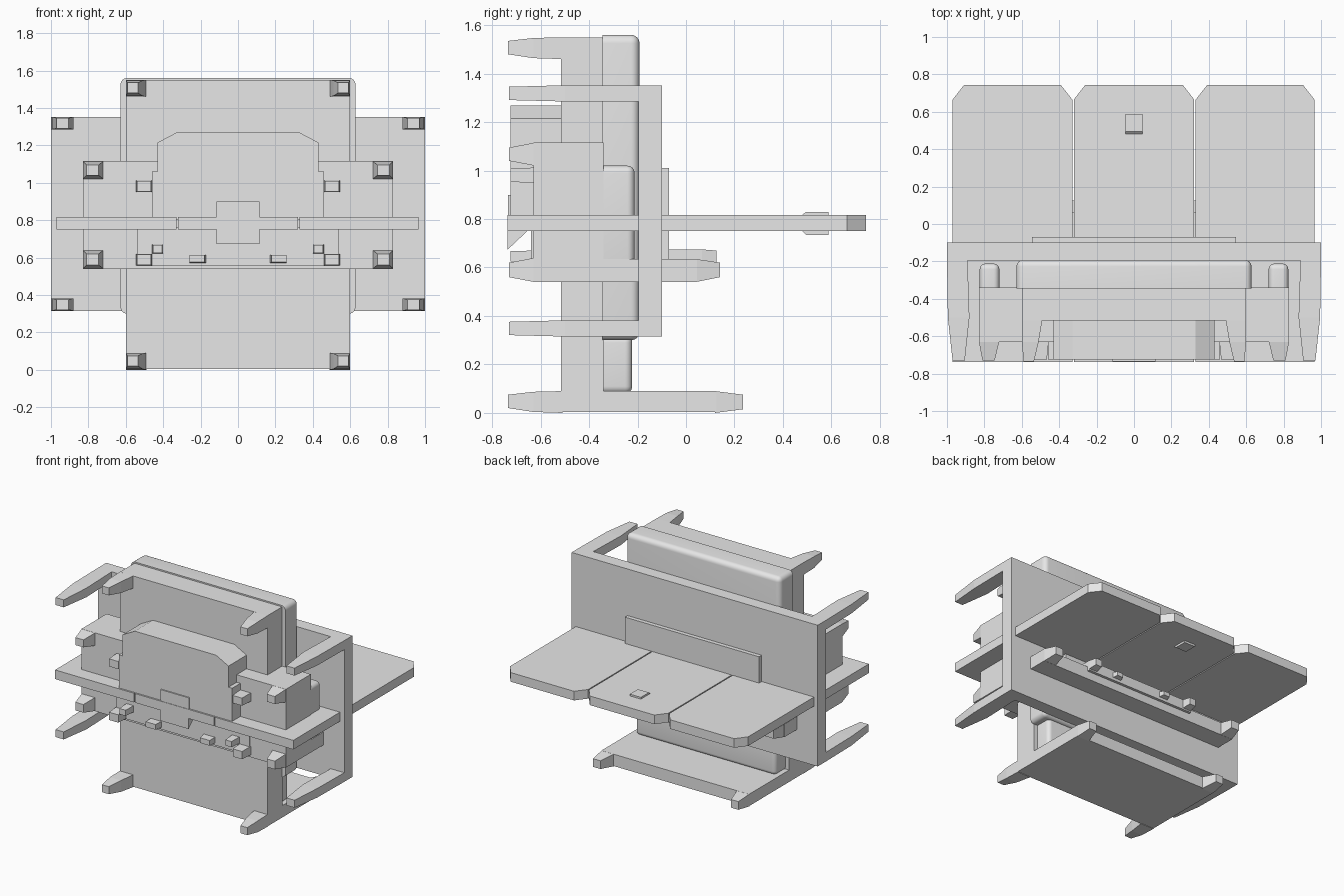
import bpy, bmesh, math

cube = bpy.data.objects.get("Cube")
if cube:
    bpy.data.objects.remove(cube, do_unlink=True)

grey = bpy.data.materials.new("light_grey")
grey.diffuse_color = (0.8, 0.8, 0.8, 1)
grey.use_nodes = True
grey.node_tree.nodes["Principled BSDF"].inputs["Base Color"].default_value = (0.8, 0.8, 0.8, 1)


def finish(name, bm):
    bmesh.ops.recalc_face_normals(bm, faces=bm.faces)
    mesh = bpy.data.meshes.new(name)
    bm.to_mesh(mesh)
    bm.free()
    mesh.materials.append(grey)
    obj = bpy.data.objects.new(name, mesh)
    bpy.context.collection.objects.link(obj)
    return obj


def loft(name, sections):
    """Skin rectangles (y, x0, x1, z0, z1) placed along y."""
    bm = bmesh.new()
    rings = [[bm.verts.new((x, y, z)) for x, z in ((x0, z0), (x1, z0), (x1, z1), (x0, z1))]
             for y, x0, x1, z0, z1 in sections]
    for a, b in zip(rings, rings[1:]):
        for i in range(4):
            j = (i + 1) % 4
            bm.faces.new((a[i], a[j], b[j], b[i]))
    bm.faces.new(rings[0])
    bm.faces.new(rings[-1])
    return finish(name, bm)


def box(name, x0, x1, y0, y1, z0, z1):
    return loft(name, [(y0, x0, x1, z0, z1), (y1, x0, x1, z0, z1)])


def prism(name, points, axis, lo, hi):
    """Extrude an outline along y (points are x, z) or z (points are x, y)."""
    bm = bmesh.new()
    put = (lambda p, d: (p[0], d, p[1])) if axis == 'Y' else (lambda p, d: (p[0], p[1], d))
    a = [bm.verts.new(put(p, lo)) for p in points]
    b = [bm.verts.new(put(p, hi)) for p in points]
    for i in range(len(a)):
        j = (i + 1) % len(a)
        bm.faces.new((a[i], a[j], b[j], b[i]))
    bm.faces.new(a)
    bm.faces.new(b)
    return finish(name, bm)


def pair(name, sections):
    """Make a left and a right copy of a loft given for +x."""
    loft("left_" + name, sections)
    loft("right_" + name, [(y, -x1, -x0, z0, z1) for y, x0, x1, z0, z1 in sections])


def cushion(name, x0, x1, y0, y1, z0, z1, width):
    """Block with its rear edges rounded and smooth."""
    obj = box(name, x0, x1, y0, y1, z0, z1)
    bm = bmesh.new()
    bm.from_mesh(obj.data)
    rear = [e for e in bm.edges if any(abs(v.co.y - y1) < 1e-4 for v in e.verts)]
    bmesh.ops.bevel(bm, geom=rear, offset=width, segments=6, profile=0.5, affect='EDGES')
    bm.to_mesh(obj.data)
    bm.free()
    bpy.ops.object.select_all(action='DESELECT')
    obj.select_set(True)
    bpy.context.view_layer.objects.active = obj
    bpy.ops.object.shade_smooth_by_angle(angle=math.radians(40))


# Wide rear panel with four corner arms
box("rear_panel", -1, 1, -0.195, -0.10, 0.315, 1.352)
for level, z0, z1 in (("upper", 1.285, 1.352), ("lower", 0.315, 0.382)):
    pair(level + "_frame_arm", [(-0.19, 0.89, 1.0, z0, z1), (-0.5, 0.88, 0.995, z0, z1),
                                (-0.73, 0.905, 0.97, z0 + 0.006, z1 - 0.006)])
box("rear_plate", -0.545, 0.545, -0.11, -0.07, 0.60, 1.01)

# Tall panel, its base slab and prongs
box("tall_panel", -0.6, 0.6, -0.515, -0.34, 0.005, 1.55)
box("base_slab", -0.6, 0.6, -0.515, 0.125, 0.003, 0.09)
for level, z0, z1 in (("upper", 1.46, 1.55), ("lower", 0.0, 0.09)):
    pair(level + "_tall_prong", [(-0.51, 0.49, 0.6, z0, z1), (-0.63, 0.51, 0.6, z0 + 0.004, z1 - 0.003),
                                 (-0.735, 0.535, 0.59, z0 + 0.02, z1 - 0.015)])
pair("base_rear_prong", [(0.12, 0.5, 0.6, 0, 0.09), (0.235, 0.53, 0.59, 0.015, 0.075)])

# Rounded cushions between the panels
cushion("main_cushion", -0.628, 0.628, -0.345, -0.192, 0.30, 1.56, 0.035)
cushion("lower_cushion", -0.57, 0.57, -0.345, -0.222, 0.08, 0.32, 0.03)
for side, x0 in (("left", 0.72), ("right", -0.825)):
    cushion(side + "_column", x0, x0 + 0.105, -0.35, -0.212, 0.60, 1.02, 0.03)

# Middle block with prongs and a rear shelf
box("middle_block", -0.83, 0.83, -0.63, -0.34, 0.54, 1.115)
box("middle_shelf", -0.83, 0.83, -0.34, 0.045, 0.54, 0.635)
for level, z0, z1 in (("upper", 1.02, 1.115), ("lower", 0.54, 0.64)):
    pair(level + "_middle_prong", [(-0.625, 0.72, 0.83, z0, z1),
                                   (-0.73, 0.745, 0.81, z0 + 0.02, z1 - 0.02)])
pair("shelf_rear_prong", [(0.04, 0.73, 0.83, 0.54, 0.635), (0.14, 0.745, 0.81, 0.56, 0.62)])

# Small inner shelf and its knobs
box("inner_shelf", -0.45, 0.45, -0.12, 0.065, 0.60, 0.675)
pair("inner_shelf_prong", [(0.06, 0.38, 0.45, 0.61, 0.675), (0.125, 0.39, 0.44, 0.62, 0.67)])
pair("inner_shelf_knob", [(0.06, 0.17, 0.24, 0.62, 0.66), (0.10, 0.18, 0.23, 0.625, 0.655)])

# Front housing with chamfered top and side steps
half = [(0.46, 0.80), (0.46, 1.06), (0.43, 1.06), (0.43, 1.215), (0.33, 1.268)]
prism("front_housing", half + [(-x, z) for x, z in reversed(half)], 'Y', -0.725, -0.51)
box("front_tray", -0.54, 0.54, -0.64, -0.52, 0.556, 0.76)
for level, z0, z1 in (("upper", 0.95, 1.012), ("lower", 0.557, 0.62)):
    pair(level + "_tray_prong", [(-0.51, 0.45, 0.545, z0, z1), (-0.63, 0.46, 0.545, z0, z1),
                                 (-0.725, 0.465, 0.54, z0 + 0.003, z1 - 0.003)])
pair("tray_stud", [(-0.63, 0.40, 0.46, 0.622, 0.67), (-0.725, 0.405, 0.455, 0.625, 0.667)])
pair("tray_knob", [(-0.63, 0.17, 0.26, 0.57, 0.615), (-0.70, 0.18, 0.26, 0.575, 0.613)])

# Front latch: plate above the table, wedge below it
box("latch_plate", -0.115, 0.115, -0.734, -0.72, 0.80, 0.90)
loft("latch_wedge", [(-0.737, -0.115, 0.115, 0.673, 0.76), (-0.655, -0.115, 0.115, 0.75, 0.76)])

# Three table leaves with clipped rear corners
for name, x0, x1 in (("right_leaf", -0.97, -0.33), ("centre_leaf", -0.322, 0.322), ("left_leaf", 0.33, 0.965)):
    prism(name, [(x0, -0.737), (x1, -0.737), (x1, 0.665), (x1 - 0.06, 0.742),
                 (x0 + 0.06, 0.742), (x0, 0.665)], 'Z', 0.75, 0.817)

# Catch set through the centre leaf
loft("leaf_catch", [(0.475, -0.045, 0.045, 0.755, 0.812), (0.495, -0.045, 0.045, 0.735, 0.83),
                    (0.588, -0.045, 0.045, 0.735, 0.83)])
